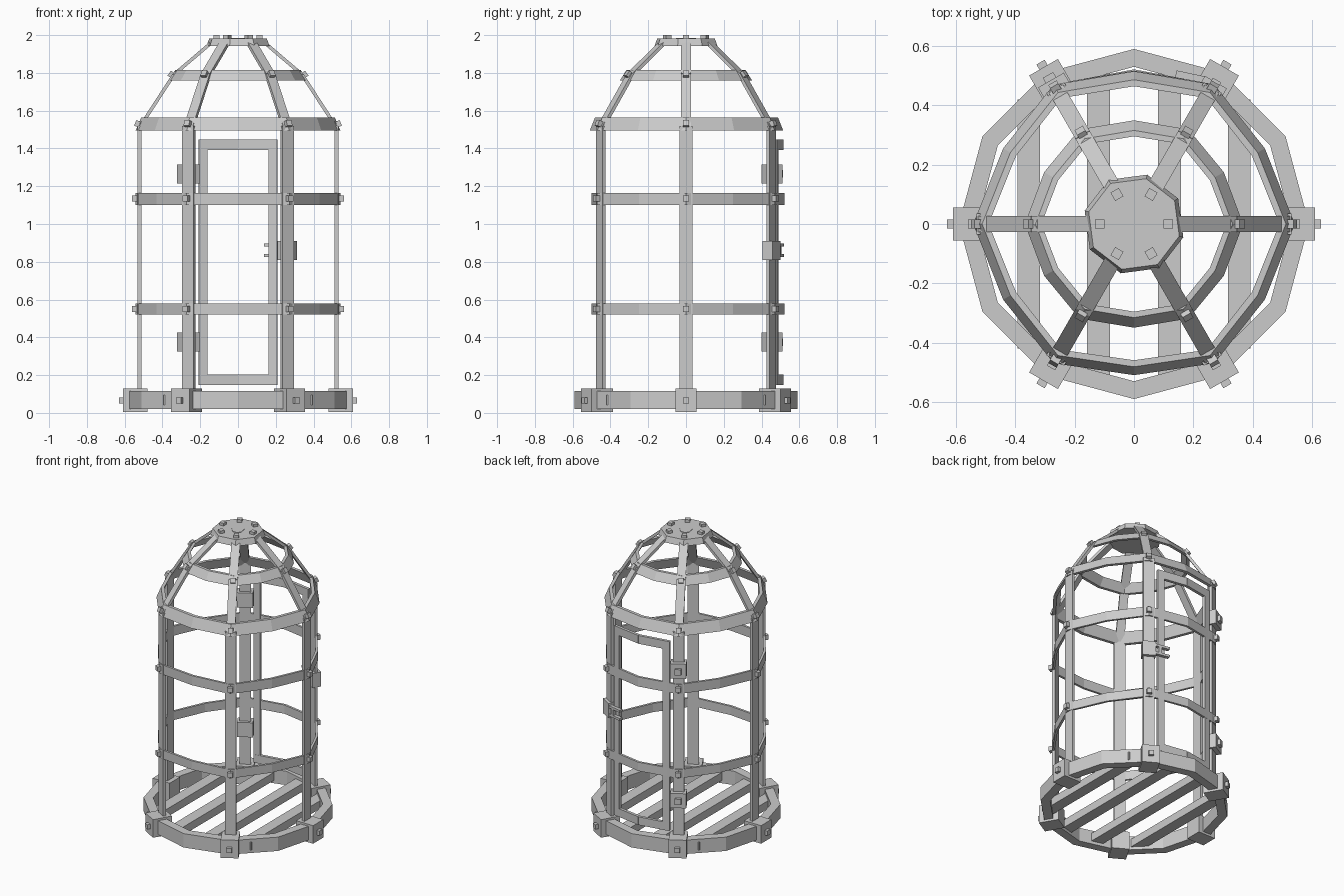
import bpy, bmesh
from math import radians, sin, cos, pi, sqrt, atan2
from mathutils import Matrix, Vector

if "Cube" in bpy.data.objects:
    bpy.data.objects.remove(bpy.data.objects["Cube"])


def finish(name, bm):
    bmesh.ops.recalc_face_normals(bm, faces=bm.faces)
    me = bpy.data.meshes.new(name)
    bm.to_mesh(me)
    bm.free()
    ob = bpy.data.objects.new(name, me)
    bpy.context.collection.objects.link(ob)
    return ob


def box(bm, mat, size):
    bmesh.ops.create_cube(bm, size=1, matrix=mat @ Matrix.Diagonal((*size, 1)))


def polar(deg, r, z, tilt=0):
    # local x points outward from the cage axis, tilted upward by tilt
    return (Matrix.Rotation(radians(deg), 4, 'Z') @ Matrix.Translation((r, 0, z))
            @ Matrix.Rotation(-tilt, 4, 'Y'))


def beam(bm, p, q, side, width, thick):
    # box from p to q, width measured along side
    p, q, s = Vector(p), Vector(q), Vector(side).normalized()
    d = (q - p).normalized()
    n = d.cross(s)
    m = Matrix((d, s, n)).transposed().to_4x4()
    m.translation = (p + q) / 2
    box(bm, m, ((q - p).length, width, thick))


def ring(name, z0, z1, r0, r1, flat, thick, back=0):
    # twelve-sided band; flat scales the corners midway between posts
    bm = bmesh.new()
    loops = []
    for k in range(12):
        a = k * pi / 6
        f = flat if k % 2 else 1
        if k == 3:
            f += back
        prof = [(r0 * f, z0), (r1 * f, z1), (r1 * f - thick, z1), (r0 * f - thick, z0)]
        loops.append([bm.verts.new((r * cos(a), r * sin(a), z)) for r, z in prof])
    for k in range(12):
        a, b = loops[k], loops[(k + 1) % 12]
        for j in range(4):
            bm.faces.new((a[j], b[j], b[(j + 1) % 4], a[(j + 1) % 4]))
    return finish(name, bm)


SPOKES = range(0, 360, 60)

# Base ring and bands
ring("base_ring", 0.02, 0.115, 0.59, 0.59, 1, 0.06)
ring("lower_band", 0.52, 0.58, 0.543, 0.543, 0.92, 0.016, 0.04)
ring("middle_band", 1.10, 1.165, 0.543, 0.543, 0.92, 0.016, 0.04)
ring("shoulder_band", 1.495, 1.565, 0.542, 0.512, 0.94, 0.022, 0.01)
ring("dome_band", 1.76, 1.815, 0.368, 0.332, 0.95, 0.02)

# Floor slats
bm = bmesh.new()
for x in (-0.355, -0.12, 0.12, 0.355):
    box(bm, Matrix.Translation((x, 0, 0.068)), (0.077, 2 * sqrt(0.55**2 - x * x), 0.055))
finish("floor_slats", bm)

# Base clamps, posts and dome ribs
clamps, posts, ribs, bolts = (bmesh.new() for _ in range(4))
path = [(0.522, 1.51), (0.34, 1.79), (0.135, 1.965)]
for a in SPOKES:
    box(clamps, polar(a, 0.545, 0.067), (0.13, 0.112, 0.124))
    box(posts, polar(a, 0.521, 0.78), (0.02, 0.07, 1.48))
    c, s = cos(radians(a)), sin(radians(a))
    for (ra, za), (rb, zb) in zip(path, path[1:]):
        beam(ribs, (ra * c, ra * s, za), (rb * c, rb * s, zb), (-s, c, 0), 0.055, 0.018)
    # Bolts at every joint
    for r, z, t in ((0.615, 0.065, 0), (0.545, 0.55, 0), (0.545, 1.135, 0),
                    (0.53, 1.53, 0.4), (0.352, 1.79, 0.62)):
        box(bolts, polar(a, r, z, t), (0.03, 0.032, 0.032))
    box(bolts, polar(a, 0.115, 1.987), (0.032, 0.032, 0.026))
for name, b in (("base_clamps", clamps), ("posts", posts), ("dome_ribs", ribs), ("bolts", bolts)):
    finish(name, b)

# Octagonal cap with a small centre disc
bm = bmesh.new()
turn = Matrix.Rotation(radians(30), 4, 'Z')
bmesh.ops.create_cone(bm, cap_ends=True, segments=8, radius1=0.172, radius2=0.158, depth=0.04,
                      matrix=Matrix.Translation((0, 0, 1.962)) @ turn)
bmesh.ops.create_cone(bm, cap_ends=True, segments=8, radius1=0.05, radius2=0.05, depth=0.01,
                      matrix=Matrix.Translation((0, 0, 1.98)) @ turn @ Matrix.Diagonal((0.8, 1.2, 1, 1)))
finish("top_cap", bm)

# Door frame, bowed outward at the back
bm = bmesh.new()
for s in (-1, 1):
    for z in (0.175, 1.42):
        beam(bm, (0, 0.507, z), (s * 0.207, 0.472, z), (0, 0, 1), 0.056, 0.02)
    beam(bm, (s * 0.186, 0.476, 0.15), (s * 0.186, 0.476, 1.447), (1, -s * 0.17, 0), 0.046, 0.02)
finish("door_frame", bm)

# Door hinges
bm = bmesh.new()
for z in (1.265, 0.375):
    box(bm, polar(120, 0.525, z), (0.07, 0.1, 0.1))
    box(bm, polar(120, 0.565, z), (0.03, 0.04, 0.04))
finish("door_hinges", bm)

# Door latch with a two-pronged bracket
bm = bmesh.new()
box(bm, polar(60, 0.522, 0.86), (0.06, 0.085, 0.1))
turn = Matrix.Rotation(radians(-12), 4, 'Z')
for z in (0.832, 0.888):
    box(bm, Matrix.Translation((0.19, 0.495, z)) @ turn, (0.1, 0.025, 0.016))
box(bm, Matrix.Translation((0.205, 0.492, 0.86)) @ turn, (0.018, 0.025, 0.07))
finish("door_latch", bm)
